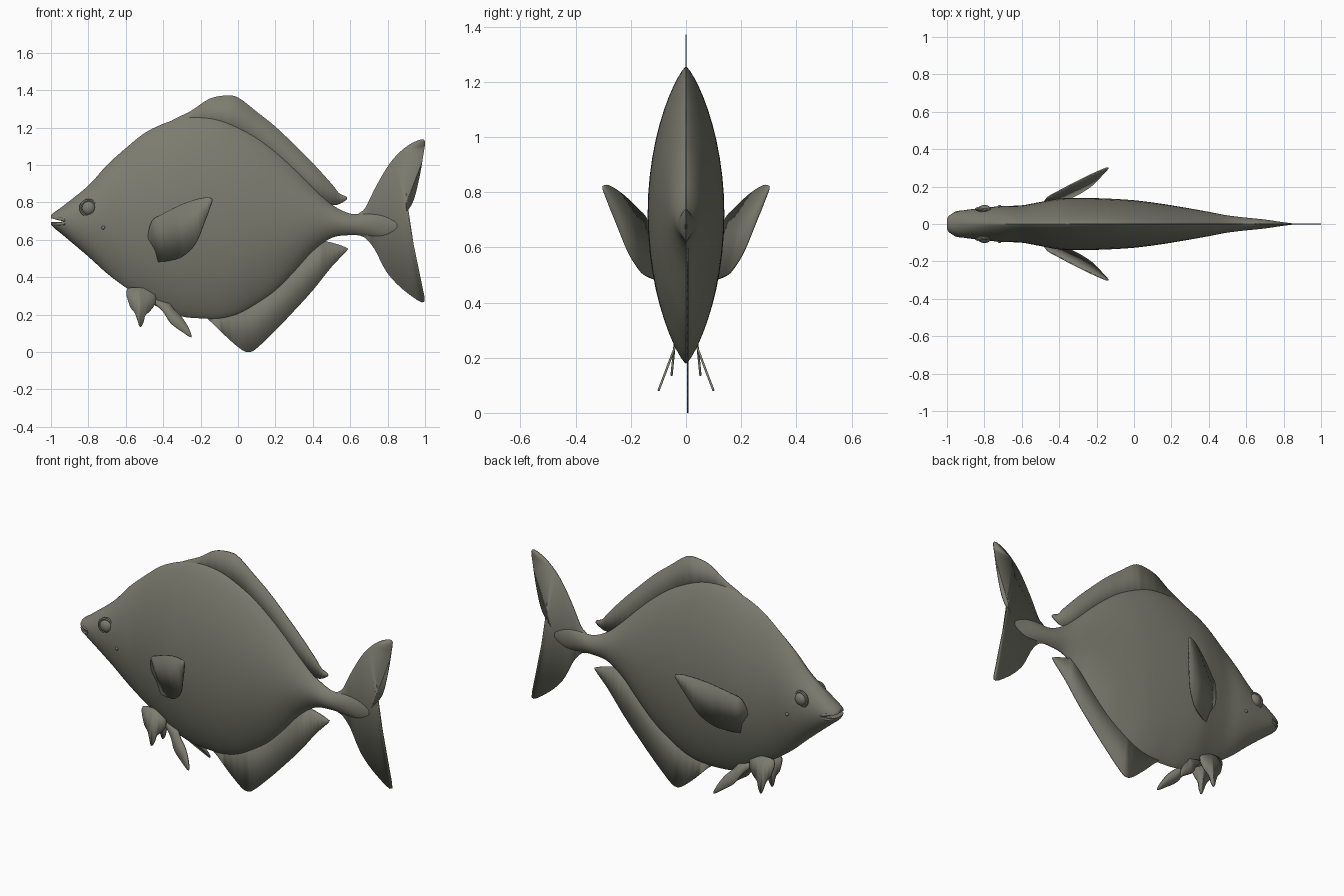
import bpy
import bmesh
from math import sin, cos, pi, radians
from mathutils import Vector

default = bpy.data.objects.get("Cube")
if default:
    bpy.data.objects.remove(default, do_unlink=True)

skin = bpy.data.materials.new("olive grey skin")
skin.use_nodes = True
colour = (0.2, 0.2, 0.16, 1)
skin.diffuse_color = colour
skin.node_tree.nodes["Principled BSDF"].inputs["Base Color"].default_value = colour


def select_only(obj):
    bpy.ops.object.select_all(action="DESELECT")
    obj.select_set(True)
    bpy.context.view_layer.objects.active = obj


def finish(obj, name):
    """Name, colour and smooth a part."""
    obj.name = name
    obj.data.materials.clear()
    obj.data.materials.append(skin)
    select_only(obj)
    bpy.ops.object.shade_smooth_by_angle(angle=radians(40))
    return obj


def mesh_object(bm, name):
    bmesh.ops.recalc_face_normals(bm, faces=bm.faces[:])
    mesh = bpy.data.meshes.new(name)
    bm.to_mesh(mesh)
    bm.free()
    obj = bpy.data.objects.new(name, mesh)
    bpy.context.collection.objects.link(obj)
    return obj


def spline(points, steps, closed=False):
    """Smooth curve through control points of any dimension."""
    pts = [Vector(p) for p in points]
    n = len(pts)

    def pick(i):
        return pts[i % n] if closed else pts[max(0, min(n - 1, i))]

    result = []
    for i in range(n if closed else n - 1):
        a, b, c, d = (pick(i + k) for k in (-1, 0, 1, 2))
        for s in range(steps):
            t = s / steps
            result.append(b + (c - a) * (t / 2)
                          + (a * 2 - b * 5 + c * 4 - d) * (t * t / 2)
                          + (b * 3 - a - c * 3 + d) * (t ** 3 / 2))
    if not closed:
        result.append(pts[-1])
    return result


def fin(name, outline, depth=lambda x, z: 0, thickness=0.005):
    """Thin blade from an x-z outline, placed in y by the depth rule."""
    bm = bmesh.new()
    verts = [bm.verts.new((x, depth(x, z), z)) for x, z in spline(outline, 4, True)]
    face = bm.faces.new(verts)
    bmesh.ops.triangulate(bm, faces=[face])
    obj = mesh_object(bm, name)
    solid = obj.modifiers.new("blade thickness", "SOLIDIFY")
    solid.thickness = thickness
    solid.offset = 0
    return finish(obj, name)


# Body: lens-shaped rings along x (x, top, bottom, half width)
stations = [
    (-1, .73, .685, .028), (-.985, .745, .665, .048), (-.93, .785, .62, .07),
    (-.8, .89, .51, .087), (-.7, 1, .42, .096), (-.6, 1.09, .345, .1),
    (-.5, 1.17, .285, .118), (-.4, 1.22, .225, .136), (-.3, 1.25, .19, .139),
    (-.2, 1.255, .18, .138), (-.1, 1.24, .18, .134), (0, 1.2, .205, .127),
    (.1, 1.145, .26, .115), (.2, 1.07, .33, .1), (.3, .98, .43, .083),
    (.4, .88, .54, .065), (.5, .79, .61, .046), (.6, .74, .625, .034),
    (.7, .74, .62, .024), (.78, .73, .62, .012), (.85, .70, .65, .003),
]
SIDES = 48
bm = bmesh.new()
rings = []
for x, top, bottom, width in spline(stations, 5):
    power = min(1.6, 1 + max(0, x + 1) * 1.5)
    mid, half = (top + bottom) / 2, (top - bottom) / 2
    ring = []
    for k in range(SIDES):
        a = 2 * pi * k / SIDES
        s = sin(a)
        y = width * abs(s) ** power * (1 if s > 0 else -1)
        if k % (SIDES // 2) == 0:
            y = 0
        ring.append(bm.verts.new((x, y, mid + half * cos(a))))
    rings.append(ring)
for r, q in zip(rings, rings[1:]):
    for k in range(SIDES):
        j = (k + 1) % SIDES
        bm.faces.new((r[k], r[j], q[j], q[k]))
bm.faces.new(rings[0])
bm.faces.new(rings[-1])
body = mesh_object(bm, "body")

# Mouth: wedge cut into the nose
bm = bmesh.new()
wedge = [(-1.04, .723), (-.915, .698), (-1.04, .692)]
near, far = ([bm.verts.new((x, y, z)) for x, z in wedge] for y in (-.2, .2))
bm.faces.new(near)
bm.faces.new(far)
for k in range(3):
    j = (k + 1) % 3
    bm.faces.new((near[k], near[j], far[j], far[k]))
cutter = mesh_object(bm, "mouth_cutter")
cutter.hide_render = True
cut = body.modifiers.new("mouth", "BOOLEAN")
cut.operation = "DIFFERENCE"
cut.solver = "EXACT"
cut.object = cutter
select_only(body)
bpy.ops.object.modifier_apply(modifier=cut.name)
bpy.data.objects.remove(cutter, do_unlink=True)
finish(body, "body")


def tube(name, points, radius):
    data = bpy.data.curves.new(name, "CURVE")
    data.dimensions = "3D"
    data.bevel_depth = radius
    data.bevel_resolution = 3
    data.use_fill_caps = True
    path = spline(points, 5)
    line = data.splines.new("POLY")
    line.points.add(len(path) - 1)
    for p, co in zip(line.points, path):
        p.co = (*co, 1)
    obj = bpy.data.objects.new(name, data)
    bpy.context.collection.objects.link(obj)
    select_only(obj)
    bpy.ops.object.convert(target="MESH")
    return finish(bpy.context.object, name)


# Lips following the mouth opening
for name, front, corner in (("upper_lip", .724, .706), ("lower_lip", .682, .688)):
    tube(name, [(-.925, -.064, corner), (-.965, -.05, (front + corner) / 2),
                (-.99, 0, front),
                (-.965, .05, (front + corner) / 2), (-.925, .064, corner)], .009)

# Fins on the centre line
fin("tail_fin", [
    (.64, .73), (.68, .77), (.74, .89), (.82, 1.02), (.91, 1.105), (.995, 1.135),
    (.99, 1.05), (.965, .91), (.93, .79), (.865, .705), (.865, .66), (.91, .57),
    (.95, .45), (.998, .27), (.9, .32), (.8, .42), (.73, .55), (.68, .61), (.64, .635)])
fin("dorsal_fin", [
    (-.37, 1.22), (-.25, 1.29), (-.15, 1.355), (-.05, 1.372), (.01, 1.355),
    (.1, 1.285), (.2, 1.205), (.3, 1.11), (.4, 1.01), (.5, .9), (.54, .85),
    (.58, .83), (.575, .81), (.51, .785), (.4, .82), (.2, 1), (0, 1.13), (-.2, 1.19)])
fin("anal_fin", [
    (-.17, .21), (-.12, .14), (-.05, .07), (.02, .012), (.06, 0), (.1, .02),
    (.2, .115), (.3, .22), (.4, .33), (.5, .455), (.58, .54), (.575, .56),
    (.48, .59), (.4, .59), (.2, .42), (0, .3)], lambda x, z: .006)

# Paired parts on both flanks
for side, word in ((1, "left"), (-1, "right")):
    fin(word + "_pectoral_fin", [
        (-.46, .7), (-.4, .74), (-.3, .79), (-.2, .822), (-.14, .82), (-.15, .77),
        (-.18, .69), (-.22, .59), (-.27, .53), (-.33, .497), (-.45, .49), (-.48, .6)],
        lambda x, z: side * (.13 + .4 * (x + .46) + .25 * (z - .65)), .007)
    fin(word + "_front_pelvic_fin", [
        (-.59, .34), (-.58, .25), (-.55, .205), (-.525, .135), (-.505, .16),
        (-.495, .195), (-.465, .225), (-.44, .27), (-.46, .33)],
        lambda x, z: side * (.053 - .1 * (z - .13)), .008)
    fin(word + "_rear_pelvic_fin", [
        (-.46, .28), (-.4, .215), (-.36, .155), (-.3, .11), (-.25, .08),
        (-.265, .13), (-.3, .185), (-.34, .225), (-.38, .27)],
        lambda x, z: side * (.1 - .38 * (z - .08)), .008)

    # Eye, socket rim and nostril
    bpy.ops.mesh.primitive_uv_sphere_add(
        segments=24, ring_count=14, radius=.038, location=(-.8, side * .073, .77))
    eye = bpy.context.object
    eye.scale.y = .75
    finish(eye, word + "_eye")
    bpy.ops.mesh.primitive_torus_add(
        major_segments=28, minor_segments=8, major_radius=.04, minor_radius=.009,
        location=(-.8, side * .076, .77), rotation=(pi / 2, 0, side * -.12))
    finish(bpy.context.object, word + "_eye_rim")
    bpy.ops.mesh.primitive_uv_sphere_add(
        segments=10, ring_count=6, radius=.01, location=(-.72, side * .092, .665))
    finish(bpy.context.object, word + "_cheek_bump")
